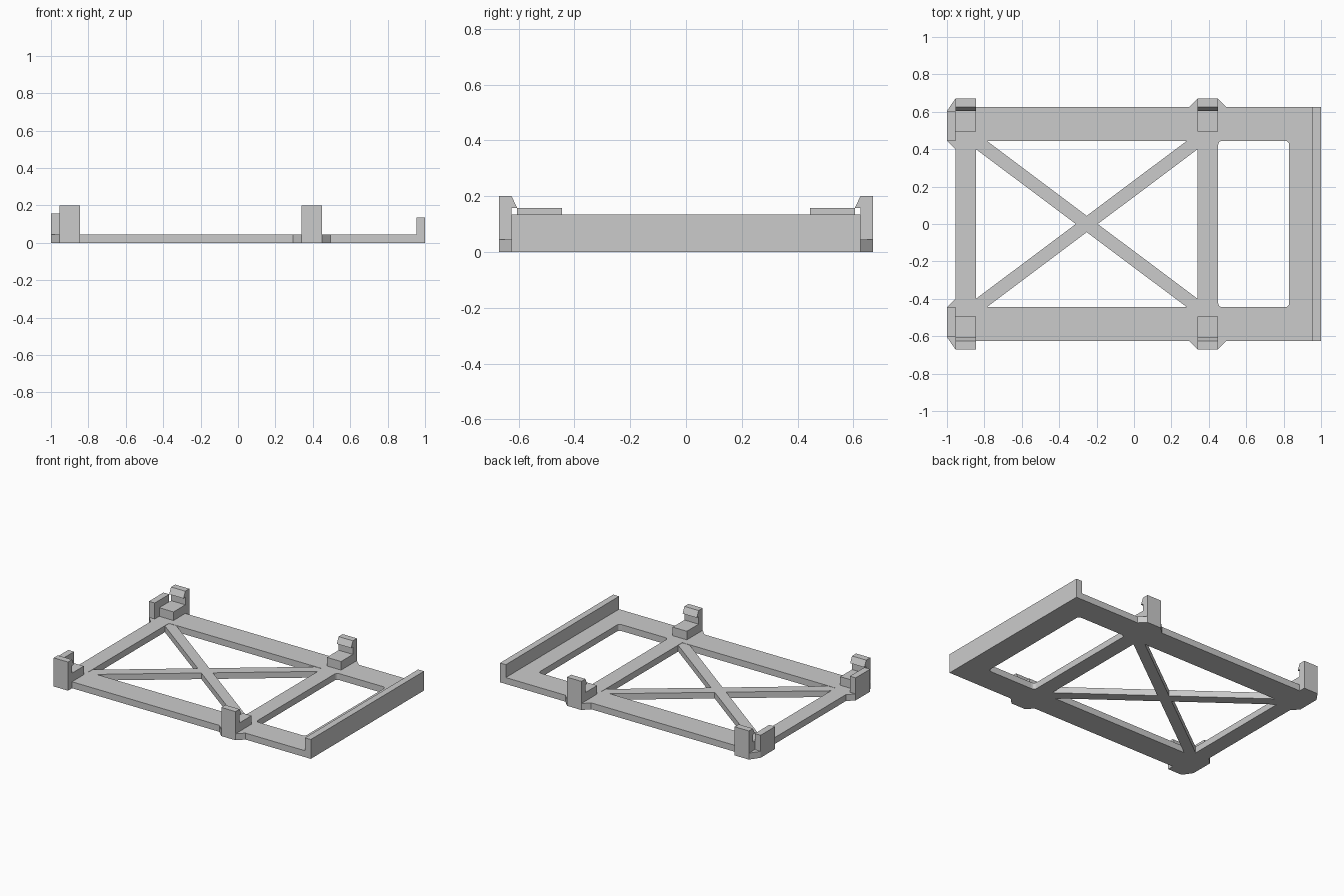
import bpy
import bmesh
import math
from mathutils import Vector

if "Cube" in bpy.data.objects:
    bpy.data.objects.remove(bpy.data.objects["Cube"], do_unlink=True)

# Single plain grey plastic
grey = bpy.data.materials.new("grey plastic")
grey.use_nodes = True
colour = (0.6, 0.6, 0.6, 1)
grey.diffuse_color = colour
grey.node_tree.nodes["Principled BSDF"].inputs["Base Color"].default_value = colour

BASE = 0.045      # frame thickness
RAIL_IN, RAIL_OUT, CLIP_OUT = 0.445, 0.625, 0.67
CLIPS = {"end": (-0.955, -0.845), "middle": (0.34, 0.45)}


def prism(name, points, direction):
    """Extrude a closed 3D polygon along a direction."""
    bm = bmesh.new()
    face = bm.faces.new([bm.verts.new(p) for p in points])
    ext = bmesh.ops.extrude_face_region(bm, geom=[face])
    verts = [g for g in ext["geom"] if isinstance(g, bmesh.types.BMVert)]
    bmesh.ops.translate(bm, verts=verts, vec=direction)
    bmesh.ops.recalc_face_normals(bm, faces=bm.faces)
    mesh = bpy.data.meshes.new(name)
    bm.to_mesh(mesh)
    bm.free()
    mesh.materials.append(grey)
    obj = bpy.data.objects.new(name, mesh)
    bpy.context.collection.objects.link(obj)
    return obj


def slab(name, points, z0, z1):
    return prism(name, [(x, y, z0) for x, y in points], (0, 0, z1 - z0))


def box(name, x, y, z):
    return slab(name, [(x[0], y[0]), (x[1], y[0]), (x[1], y[1]), (x[0], y[1])], *z)


def rounded_rect(x0, x1, half_y, r, steps=4):
    """Plan outline of an opening with rounded corners."""
    corners = [(x1 - r, half_y - r), (x0 + r, half_y - r),
               (x0 + r, r - half_y), (x1 - r, r - half_y)]
    points = []
    for i, (cx, cy) in enumerate(corners):
        for s in range(steps + 1):
            a = math.pi / 2 * (i + s / steps)
            points.append((cx + r * math.cos(a), cy + r * math.sin(a)))
    return points


# Flat frame with gussets around every clip
half = [(1, RAIL_OUT), (0.495, RAIL_OUT), (0.45, CLIP_OUT), (0.34, CLIP_OUT),
        (0.295, RAIL_OUT), (-0.845, RAIL_OUT), (-0.845, CLIP_OUT),
        (-0.955, CLIP_OUT), (-1, 0.605), (-1, RAIL_IN), (-0.955, 0.4)]
frame = slab("frame", half + [(x, -y) for x, y in reversed(half)], 0, BASE)

# Two openings cut through the frame
openings = [
    box("brace_opening", (-0.845, 0.34), (-RAIL_IN, RAIL_IN), (-0.1, 0.1)),
    slab("end_opening", rounded_rect(0.45, 0.83, RAIL_IN, 0.022), -0.1, 0.1),
]
bpy.context.view_layer.objects.active = frame
for cutter in openings:
    mod = frame.modifiers.new("cut", "BOOLEAN")
    mod.operation = "DIFFERENCE"
    mod.solver = "EXACT"
    mod.object = cutter
    bpy.ops.object.modifier_apply(modifier=mod.name)
    bpy.data.objects.remove(cutter, do_unlink=True)

# Crossed diagonal braces, ends clipped to the opening corners
x0, x1 = -0.845, 0.34
cx = (x0 + x1) / 2
for side, name in ((1, "brace_a"), (-1, "brace_b")):
    brace = [(x0, RAIL_IN), (x0, 0.4), (x1 - 0.057, -RAIL_IN),
             (x1, -RAIL_IN), (x1, -0.4), (x0 + 0.057, RAIL_IN)]
    slab(name, [(x, side * y) for x, y in brace], 0, BASE - 0.002)

# Upright wall across the end
box("end_wall", (0.955, 1), (-RAIL_OUT, RAIL_OUT), (0, 0.135))

# Hooked clips, support pads and corner stops on both sides
hook = [(CLIP_OUT, 0), (CLIP_OUT, 0.2), (RAIL_OUT, 0.2),
        (0.605, 0.157), (RAIL_OUT, 0.157), (RAIL_OUT, 0)]
for side, label in ((1, "back"), (-1, "front")):
    for place, (a, b) in CLIPS.items():
        prism(f"{label}_{place}_clip", [(a, side * y, z) for y, z in hook],
              Vector((b - a, 0, 0)))
        box(f"{label}_{place}_pad", (a, b), (side * 0.495, side * RAIL_OUT),
            (BASE, 0.105))
    box(f"{label}_corner_stop", (-1, -0.955), (side * RAIL_IN, side * 0.605),
        (0, 0.157))
